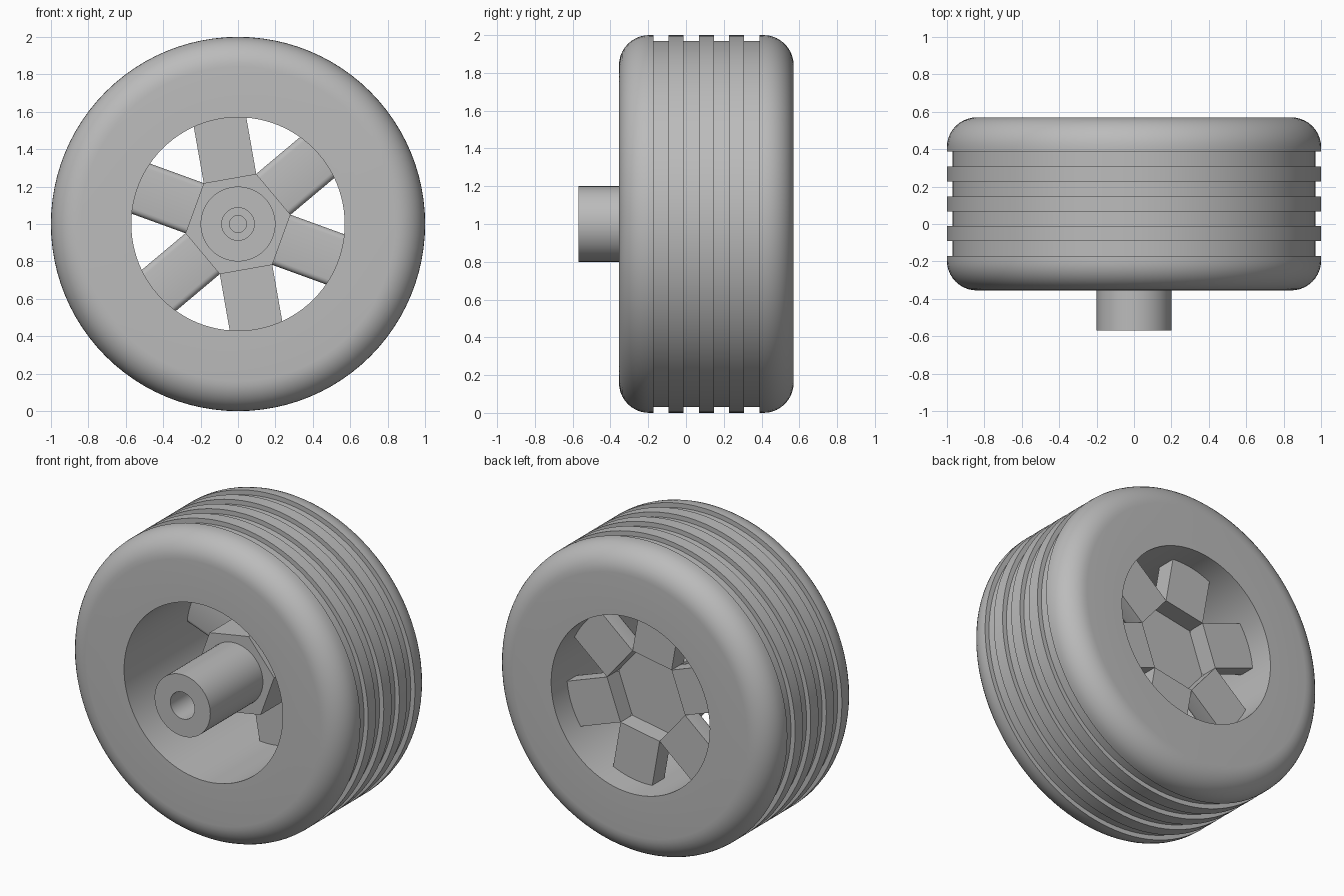
import bpy, bmesh
from math import sin, cos, pi, radians
from mathutils import Matrix, Vector

old = bpy.data.objects.get("Cube")
if old:
    bpy.data.objects.remove(old, do_unlink=True)

GREY = (0.5, 0.5, 0.5, 1.0)
grey = bpy.data.materials.new("plain grey")
grey.use_nodes = True
grey.diffuse_color = GREY
grey.node_tree.nodes["Principled BSDF"].inputs["Base Color"].default_value = GREY


def finish(bm, name):
    bmesh.ops.recalc_face_normals(bm, faces=bm.faces)
    mesh = bpy.data.meshes.new(name)
    bm.to_mesh(mesh)
    bm.free()
    obj = bpy.data.objects.new(name, mesh)
    obj.location.z = 1.0
    mesh.materials.append(grey)
    bpy.context.collection.objects.link(obj)
    bpy.ops.object.select_all(action="DESELECT")
    obj.select_set(True)
    bpy.context.view_layer.objects.active = obj
    bpy.ops.object.shade_smooth_by_angle(angle=radians(25))
    return obj


def revolve(name, profile, closed, steps=96):
    """Spin (radius, y) points around the axle, which runs along y."""
    bm = bmesh.new()
    verts = [bm.verts.new((r, y, 0)) for r, y in profile]
    pairs = list(zip(verts, verts[1:]))
    if closed:
        pairs.append((verts[-1], verts[0]))
    edges = [bm.edges.new(p) for p in pairs]
    bmesh.ops.spin(bm, geom=verts + edges, cent=(0, 0, 0), axis=(0, 1, 0),
                   angle=2 * pi, steps=steps, use_merge=True)
    bmesh.ops.remove_doubles(bm, verts=bm.verts, dist=0.0001)
    return finish(bm, name)


def prism(outline, front, back):
    """Extrude an (x, z) outline along y."""
    bm = bmesh.new()
    face = bm.faces.new([bm.verts.new((x, front, z)) for x, z in outline])
    out = bmesh.ops.extrude_face_region(bm, geom=[face])
    moved = [v for v in out["geom"] if isinstance(v, bmesh.types.BMVert)]
    bmesh.ops.translate(bm, verts=moved, vec=(0, back - front, 0))
    return bm


# Tyre: rounded shoulders, four tread grooves, straight bore
FRONT, BACK, BORE, ROUND = -0.355, 0.57, 0.57, 0.16


def shoulder(y_mid, start):
    arc = [radians(start + 90 * i / 10) for i in range(11)]
    return [(1 - ROUND + ROUND * cos(a), y_mid + ROUND * sin(a)) for a in arc]


profile = [(BORE, FRONT)] + shoulder(FRONT + ROUND, -90)
for k in range(4):
    y = -0.172 + 0.16 * k
    profile += [(1, y), (0.97, y), (0.97, y + 0.08), (1, y + 0.08)]
profile += shoulder(BACK - ROUND, 0) + [(BORE, BACK)]
revolve("tyre", profile, True)

# Axle stub with a stepped blind hole
revolve("axle_stub", [(0, -0.05), (0.045, -0.05), (0.045, -0.2), (0.087, -0.2),
                      (0.087, -0.57), (0.2, -0.57), (0.2, -0.01)], False, 64)

# Six-sided hub
R = 0.285
corners = [radians(10 + 60 * k) for k in range(6)]
finish(prism([(R * cos(a), R * sin(a)) for a in corners], -0.03, 0.29), "hub")

# Spokes: each as wide as one hub side, standing proud of the hub at the back
INNER, OUTER, HALF = R * cos(pi / 6), 0.62, R / 2
for k in range(6):
    bm = prism([(INNER, -HALF), (OUTER, -HALF), (OUTER, HALF), (INNER, HALF)],
               0.285, 0.41)
    if k % 3 != 1:
        # Softened front edges on the slanted spokes
        long_edges = [e for e in bm.edges
                      if abs(e.verts[0].co.x - e.verts[1].co.x) > 0.1
                      and all(v.co.y < 0.3 for v in e.verts)]
        bmesh.ops.bevel(bm, geom=long_edges, offset=0.03, segments=4,
                        profile=0.5, affect="EDGES")
    bm.transform(Matrix.Rotation(radians(-40 - 60 * k), 4, Vector((0, 1, 0))))
    finish(bm, "spoke_%d" % (k + 1))
